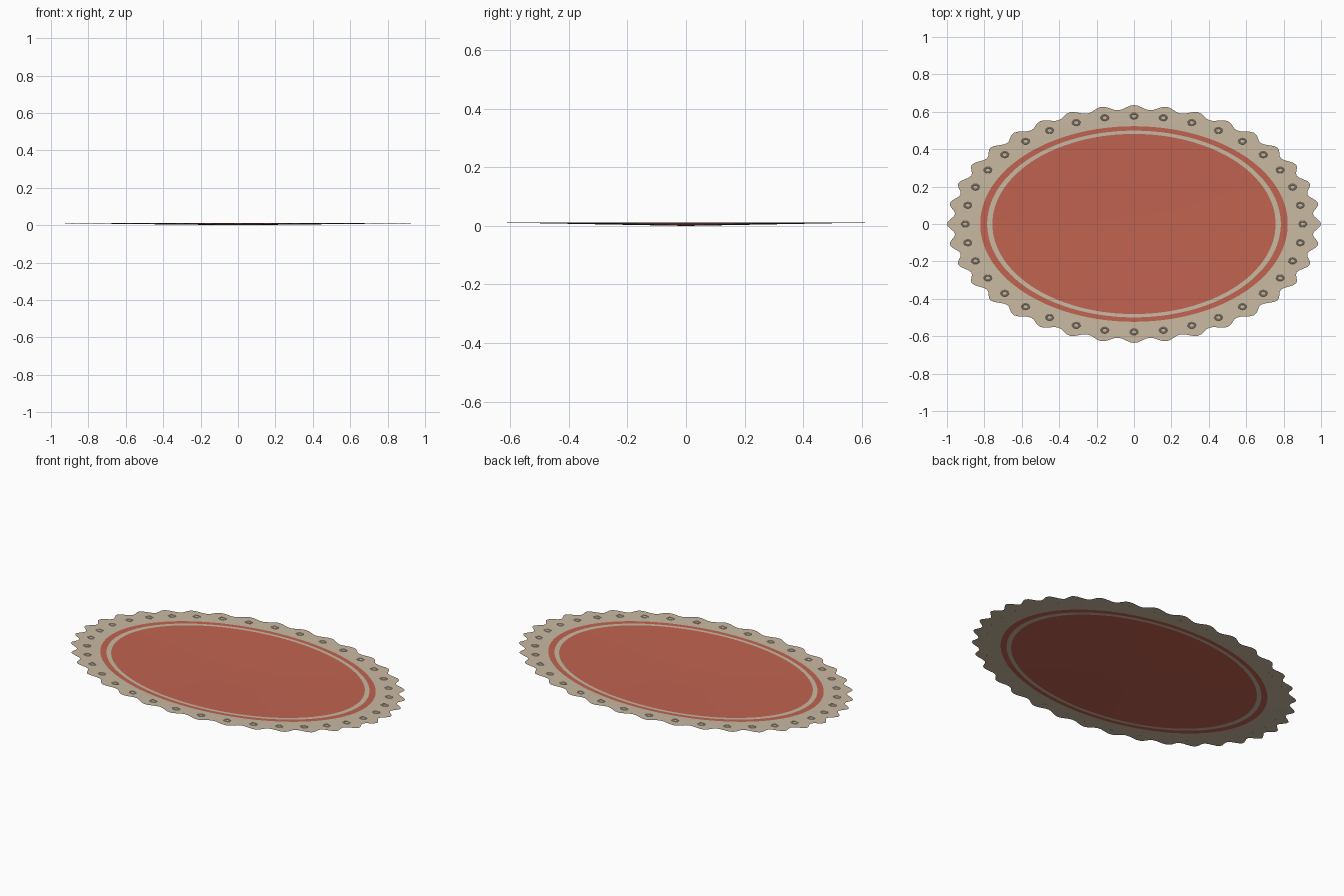
import bpy, bmesh, math

if "Cube" in bpy.data.objects:
    bpy.data.objects.remove(bpy.data.objects["Cube"])

RATIO = 0.636      # depth / width of the oval
SCALLOPS = 36
SEG = SCALLOPS * 8
RIM_Z = 0.011


def material(name, rgb):
    m = bpy.data.materials.new(name)
    m.diffuse_color = (*rgb, 1)
    m.use_nodes = True
    m.node_tree.nodes["Principled BSDF"].inputs["Base Color"].default_value = m.diffuse_color
    return m


red = material("terracotta red", (0.53, 0.125, 0.08))
tan = material("warm tan", (0.585, 0.485, 0.36))


def height(r):
    return RIM_Z * min(1.0, r / 0.95)


def finish(bm, name, mats):
    me = bpy.data.meshes.new(name)
    bm.to_mesh(me)
    bm.free()
    for m in mats:
        me.materials.append(m)
    ob = bpy.data.objects.new(name, me)
    bpy.context.collection.objects.link(ob)
    return ob


# Thin dished mat: rings of faces coloured by band, scalloped outer edge
bm = bmesh.new()
radii = [0.25, 0.5, 0.757, 0.785, 0.822, 0.9, 0.98]
bands = [0, 0, 1, 0, 1, 1]
rings = []
for r in radii:
    ring = []
    for i in range(SEG):
        a = 2 * math.pi * i / SEG
        rr = r + (0.02 * math.cos(SCALLOPS * a) if r == radii[-1] else 0)
        ring.append(bm.verts.new((rr * math.cos(a), rr * RATIO * math.sin(a), height(r))))
    rings.append(ring)
centre = bm.verts.new((0, 0, 0))
for i in range(SEG):
    j = (i + 1) % SEG
    bm.faces.new((centre, rings[0][i], rings[0][j]))
    for k, band in enumerate(bands):
        f = bm.faces.new((rings[k][i], rings[k + 1][i], rings[k + 1][j], rings[k][j]))
        f.material_index = band
for f in bm.faces:
    f.smooth = True
finish(bm, "oval_mat", [red, tan])

# Small raised eyelet rings, one behind each scallop
bm = bmesh.new()
N = 12
section = [(0.023, 0.0), (0.020, 0.002), (0.016, 0.002), (0.013, 0.0)]
for s in range(SCALLOPS):
    a = 2 * math.pi * s / SCALLOPS
    cx, cy = 0.902 * math.cos(a), 0.577 * math.sin(a)
    loops = []
    for r, z in section:
        loops.append([bm.verts.new((cx + r * math.cos(2 * math.pi * i / N),
                                    cy + r * 0.75 * math.sin(2 * math.pi * i / N),
                                    height(0.9) + z)) for i in range(N)])
    for lo, hi in zip(loops, loops[1:]):
        for i in range(N):
            j = (i + 1) % N
            bm.faces.new((lo[i], lo[j], hi[j], hi[i]))
finish(bm, "eyelet_rings", [tan])
